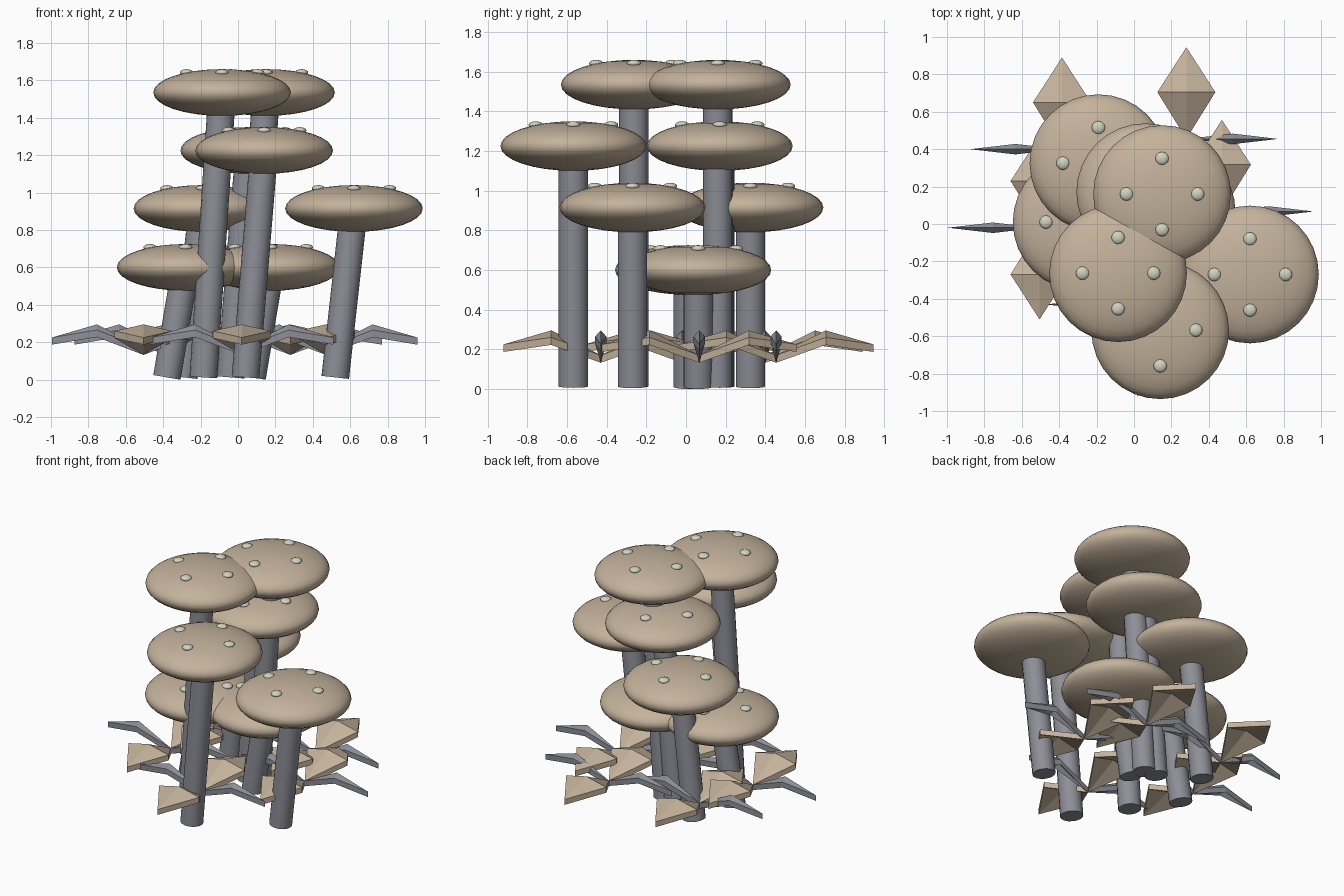
import bpy, bmesh, math
from mathutils import Vector, Matrix

if "Cube" in bpy.data.objects:
    bpy.data.objects.remove(bpy.data.objects["Cube"])


def material(name, rgb):
    m = bpy.data.materials.new(name)
    m.diffuse_color = (*rgb, 1)
    m.use_nodes = True
    m.node_tree.nodes["Principled BSDF"].inputs["Base Color"].default_value = m.diffuse_color
    return m


TAN = material("tan", (0.55, 0.445, 0.33))
GREY = material("slate_grey", (0.27, 0.275, 0.31))
PALE = material("pale_spot", (0.63, 0.65, 0.53))


def finish(bm, name, mat, angle=None):
    bmesh.ops.recalc_face_normals(bm, faces=bm.faces)
    mesh = bpy.data.meshes.new(name)
    bm.to_mesh(mesh)
    bm.free()
    mesh.materials.append(mat)
    ob = bpy.data.objects.new(name, mesh)
    bpy.context.collection.objects.link(ob)
    if angle:
        bpy.ops.object.select_all(action='DESELECT')
        ob.select_set(True)
        bpy.context.view_layer.objects.active = ob
        bpy.ops.object.shade_smooth_by_angle(angle=math.radians(angle))
    return ob


def ellipsoid(bm, center, rx, rz, seg, rings):
    bmesh.ops.create_uvsphere(
        bm, u_segments=seg, v_segments=rings, radius=1,
        matrix=Matrix.Translation(center) @ Matrix.Diagonal((rx, rx, rz, 1)))


# Mushroom: leaning stem, flattened cap and four pale spots
CAP_R, CAP_H, STEM_R, LEAN = 0.368, 0.125, 0.074, 0.1


def mushroom(x, y, z):
    base, top = Vector((x - LEAN, y, 0.012)), Vector((x, y, z))
    axis = top - base
    rot = axis.to_track_quat('Z', 'Y').to_matrix().to_4x4()
    bm = bmesh.new()
    bmesh.ops.create_cone(bm, cap_ends=True, segments=16, radius1=STEM_R,
                          radius2=STEM_R, depth=axis.length,
                          matrix=Matrix.Translation((base + top) / 2) @ rot)
    finish(bm, "stem", GREY, 40)

    bm = bmesh.new()
    ellipsoid(bm, top, CAP_R, CAP_H, 32, 16)
    finish(bm, "cap", TAN, 60)

    bm = bmesh.new()
    for i in range(4):
        a = i * math.pi / 2
        off = Vector((0.19 * math.cos(a), 0.19 * math.sin(a), 0.107))
        ellipsoid(bm, top + off, 0.036, 0.018, 12, 8)
    finish(bm, "cap_spots", PALE, 60)


for spot in [(-0.085, -0.263, 1.535), (0.15, 0.16, 1.535),
             (0.14, -0.568, 1.225), (0.06, 0.17, 1.225),
             (-0.19, 0.325, 0.915), (0.62, -0.27, 0.915),
             (-0.28, 0.01, 0.6), (0.175, 0.062, 0.6)]:
    mushroom(*spot)


# Leaf: kite-shaped slab bent at its widest point, with a raised midrib
def leaf(bm, center, angle, half_width, fold):
    turn = Matrix.Translation(center) @ Matrix.Rotation(angle, 4, 'Z')
    outline = [(0.0, 0, 0.17), (0.25, -half_width, 0.285 - fold),
               (0.49, 0, 0.225), (0.25, half_width, 0.285 - fold),
               (0.25, 0, 0.295)]
    up = [bm.verts.new(turn @ Vector(p)) for p in outline]
    low = [bm.verts.new(turn @ Vector((p[0], p[1], p[2] - 0.038)))
           for p in outline]
    for i in range(4):
        j = (i + 1) % 4
        bm.faces.new((up[i], up[j], up[4]))
        bm.faces.new((low[j], low[i], low[4]))
        bm.faces.new((up[j], up[i], low[i], low[j]))


# Ground plants: broad tan leaves front and back, narrow grey ones sideways
for x, y in [(-0.505, -0.02), (-0.385, 0.4), (0.28, 0.455),
             (0.47, 0.067), (0.02, -0.43)]:
    for name, mat, start, width, fold in [
            ("broad_leaves", TAN, math.pi / 2, 0.155, 0.025),
            ("narrow_leaves", GREY, 0, 0.028, 0.02)]:
        bm = bmesh.new()
        for a in (start, start + math.pi):
            leaf(bm, Vector((x, y, 0)), a, width, fold)
        finish(bm, name, mat)
